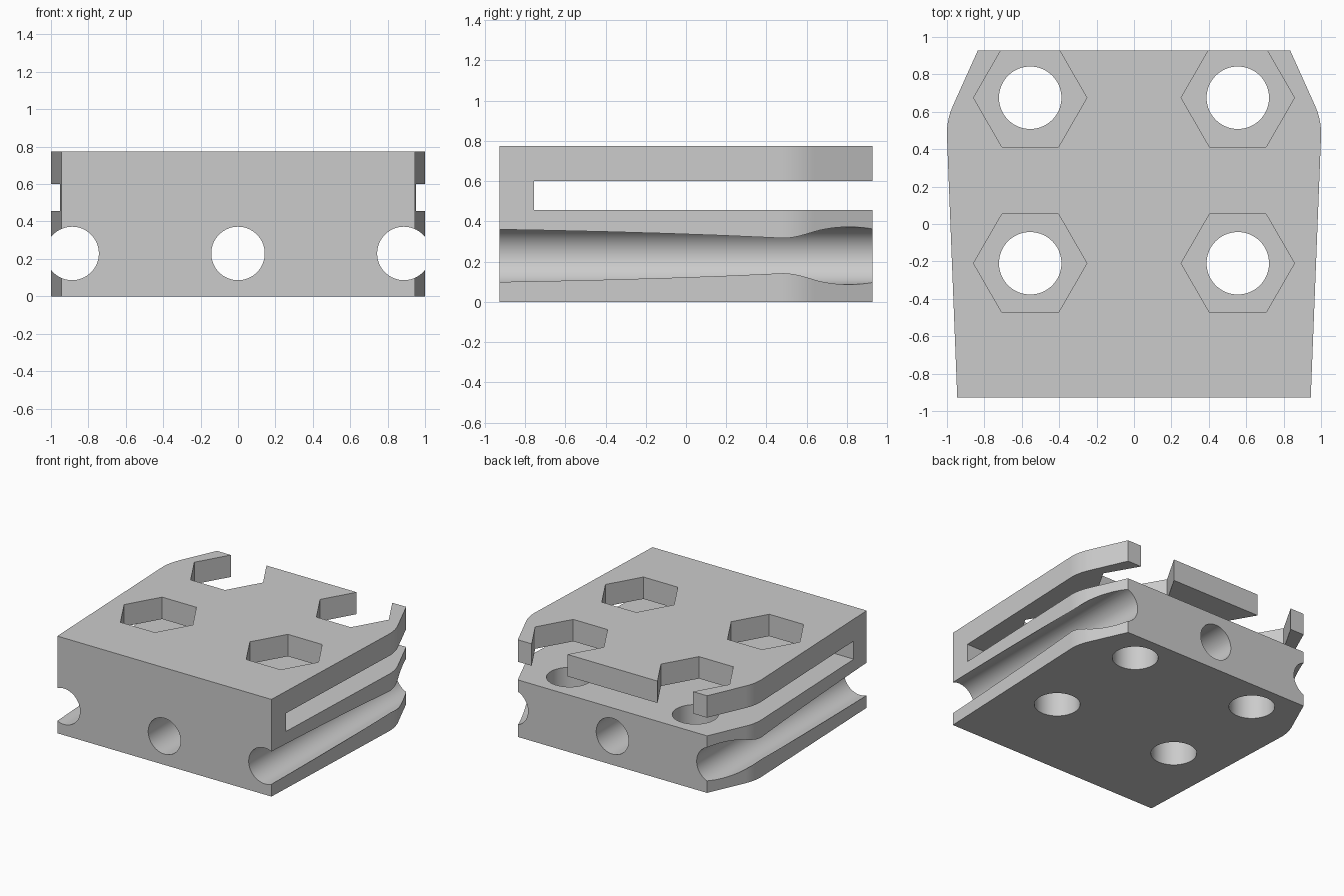
import bpy
import bmesh
import math
from mathutils import Matrix, Vector

cube = bpy.data.objects.get("Cube")
if cube:
    bpy.data.objects.remove(cube)

HALF_Y, TOP = 0.928, 0.775
SLOT_LOW, SLOT_HIGH, SLOT_FRONT = 0.455, 0.60, -0.755
MID = (SLOT_LOW + SLOT_HIGH) / 2

grey = bpy.data.materials.new("plain grey")
grey.use_nodes = True
grey.diffuse_color = (0.6, 0.6, 0.6, 1)
grey.node_tree.nodes["Principled BSDF"].inputs["Base Color"].default_value = (0.6, 0.6, 0.6, 1)


def add_object(name, bm):
    bmesh.ops.recalc_face_normals(bm, faces=bm.faces)
    mesh = bpy.data.meshes.new(name)
    bm.to_mesh(mesh)
    bm.free()
    mesh.materials.append(grey)
    obj = bpy.data.objects.new(name, mesh)
    bpy.context.collection.objects.link(obj)
    return obj


def prism(name, outline, low, high):
    bm = bmesh.new()
    face = bm.faces.new([bm.verts.new((x, y, low)) for x, y in outline])
    top = bmesh.ops.extrude_face_region(bm, geom=[face])["geom"]
    verts = [v for v in top if isinstance(v, bmesh.types.BMVert)]
    bmesh.ops.translate(bm, verts=verts, vec=(0, 0, high - low))
    return add_object(name, bm)


def rod(name, radius, sides, length, centre, along_y=False):
    bm = bmesh.new()
    turn = Matrix.Rotation(math.pi / 2, 4, "X") if along_y else Matrix()
    bmesh.ops.create_cone(bm, cap_ends=True, segments=sides, radius1=radius,
                          radius2=radius, depth=length,
                          matrix=Matrix.Translation(centre) @ turn)
    return add_object(name, bm)


def polygon(x, y, radius, sides):
    return [(x + radius * math.cos(i * math.tau / sides),
             y + radius * math.sin(i * math.tau / sides)) for i in range(sides)]


# Body: tapered sides with a rounded shoulder towards the back
start, bend, end = Vector((1.0, 0.47)), Vector((1.003, 0.555)), Vector((0.967, 0.635))
side = [(0.945, -HALF_Y)]
for i in range(13):
    t = i / 12
    side.append(tuple(start * (1 - t) ** 2 + bend * 2 * t * (1 - t) + end * t * t))
side.append((0.835, HALF_Y))
body = prism("clamp_block", side + [(-x, y) for x, y in reversed(side)], 0, TOP)

# Slot open at the back and on both sides
slot = [(-1.2, SLOT_FRONT), (1.2, SLOT_FRONT), (1.2, 1.2), (-1.2, 1.2)]
cutters = [prism("slot_cutter", slot, SLOT_LOW, SLOT_HIGH)]

# Bolt holes below the slot, hexagonal pockets above it
for x in (-0.555, 0.555):
    for y in (-0.21, 0.675):
        cutters.append(prism("bolt_hole_cutter", polygon(x, y, 0.167, 64), -0.1, MID))
        cutters.append(prism("nut_pocket_cutter", polygon(x, y, 0.303, 6), MID, 1))

# Centre bore and side grooves running front to back
for x in (-0.887, 0, 0.887):
    cutters.append(rod("bore_cutter", 0.143, 64, 3, (x, 0, 0.229), along_y=True))

for cutter in cutters:
    cutter.hide_render = True
    cut = body.modifiers.new(cutter.name, "BOOLEAN")
    cut.operation = "DIFFERENCE"
    cut.solver = "EXACT"
    cut.object = cutter

# Bake the cuts and drop the cutters
graph = bpy.context.evaluated_depsgraph_get()
finished = bpy.data.meshes.new_from_object(body.evaluated_get(graph))
body.modifiers.clear()
body.data = finished
finished.materials.clear()
finished.materials.append(grey)
for face in finished.polygons:
    face.material_index = 0
for cutter in cutters:
    bpy.data.objects.remove(cutter)

bpy.ops.object.select_all(action="DESELECT")
body.select_set(True)
bpy.context.view_layer.objects.active = body
bpy.ops.object.shade_smooth_by_angle(angle=math.radians(20))
